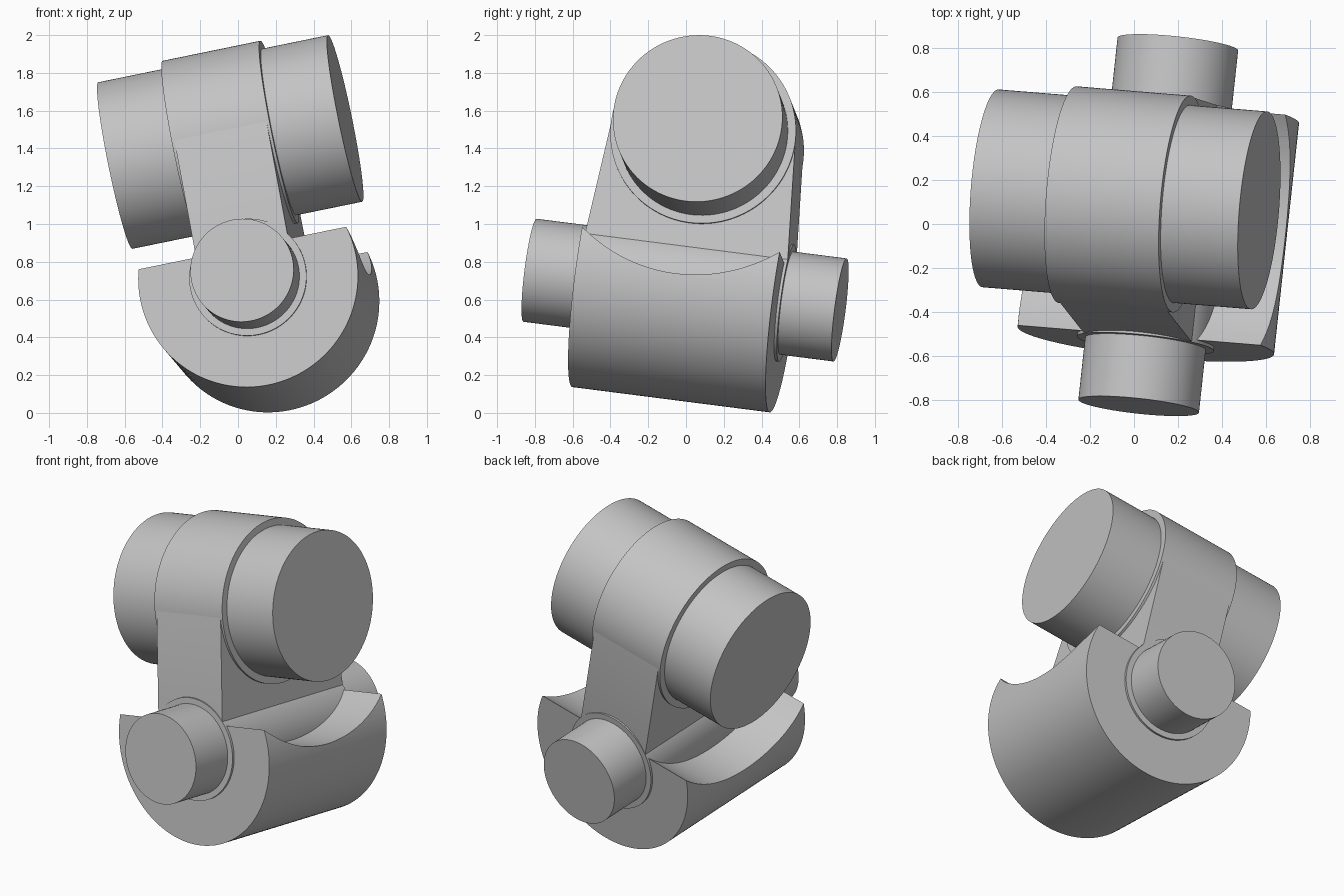
import bpy, bmesh, math
from mathutils import Matrix, Vector

if "Cube" in bpy.data.objects:
    bpy.data.objects.remove(bpy.data.objects["Cube"], do_unlink=True)

# Single grey finish
grey = bpy.data.materials.new("plain_grey")
grey.use_nodes = True
grey.diffuse_color = (0.55, 0.55, 0.55, 1)
grey.node_tree.nodes["Principled BSDF"].inputs["Base Color"].default_value = (0.55, 0.55, 0.55, 1)

# Tilted joint frame: x along the big drum, y along the small pin
drum_axis = Vector((0.976, -0.08, 0.2)).normalized()
pin_axis = Vector((0.108, 0.986, -0.126))
pin_axis = (pin_axis - drum_axis * pin_axis.dot(drum_axis)).normalized()
up_axis = drum_axis.cross(pin_axis)
FRAME = Matrix((drum_axis, pin_axis, up_axis)).transposed().to_4x4()
FRAME.translation = (0.11, -0.005, 0.65)

DRUM_HEIGHT = 0.807
ALONG_X = Matrix.Translation((0, 0, DRUM_HEIGHT)) @ Matrix.Rotation(math.pi / 2, 4, 'Y')
ALONG_Y = Matrix.Rotation(math.pi / 2, 4, 'X')


def smooth(obj):
    bpy.ops.object.select_all(action='DESELECT')
    obj.select_set(True)
    bpy.context.view_layer.objects.active = obj
    bpy.ops.object.shade_smooth_by_angle(angle=math.radians(25))


def cylinder(name, placement, radius, half_length):
    bpy.ops.mesh.primitive_cylinder_add(vertices=128, radius=radius, depth=2 * half_length)
    obj = bpy.context.object
    obj.name = name
    obj.matrix_world = FRAME @ placement
    obj.data.materials.append(grey)
    smooth(obj)
    return obj


# Upper drum with its hub
cylinder("drum", ALONG_X, 0.45, 0.623)
cylinder("drum_hub", ALONG_X, 0.493, 0.265)

# Lower pin with its collar
cylinder("pin", ALONG_Y, 0.275, 0.832)
cylinder("pin_collar", ALONG_Y, 0.312, 0.545)

# Cradle: a round block with a saddle cut across the top
cradle = cylinder("cradle", ALONG_Y, 0.585, 0.53)
cutter = cylinder("saddle_cutter", ALONG_X, 0.836, 1)
cutter.hide_render = True
cut = cradle.modifiers.new("saddle", 'BOOLEAN')
cut.operation = 'DIFFERENCE'
cut.solver = 'EXACT'
cut.object = cutter
bpy.context.view_layer.objects.active = cradle
bpy.ops.object.modifier_apply(modifier=cut.name)
bpy.data.objects.remove(cutter, do_unlink=True)
smooth(cradle)

# Link plate: flared foot rising into a rounded head
steps = 64
outline = [(-0.52, -0.15), (0.52, -0.15), (0.543, 0.2)]
for i in range(steps + 1):
    t = 0.1 + (math.pi - 0.2) * i / steps
    outline.append((0.491 * math.cos(t), DRUM_HEIGHT + 0.491 * math.sin(t)))
outline.append((-0.543, 0.2))

bm = bmesh.new()
face = bm.faces.new([bm.verts.new((-0.25, y, z)) for y, z in outline])
side = bmesh.ops.extrude_face_region(bm, geom=[face])
moved = [v for v in side["geom"] if isinstance(v, bmesh.types.BMVert)]
bmesh.ops.translate(bm, verts=moved, vec=(0.5, 0, 0))
bmesh.ops.recalc_face_normals(bm, faces=bm.faces)
mesh = bpy.data.meshes.new("link_plate")
bm.to_mesh(mesh)
bm.free()
link = bpy.data.objects.new("link_plate", mesh)
bpy.context.collection.objects.link(link)
link.matrix_world = FRAME
mesh.materials.append(grey)
smooth(link)
